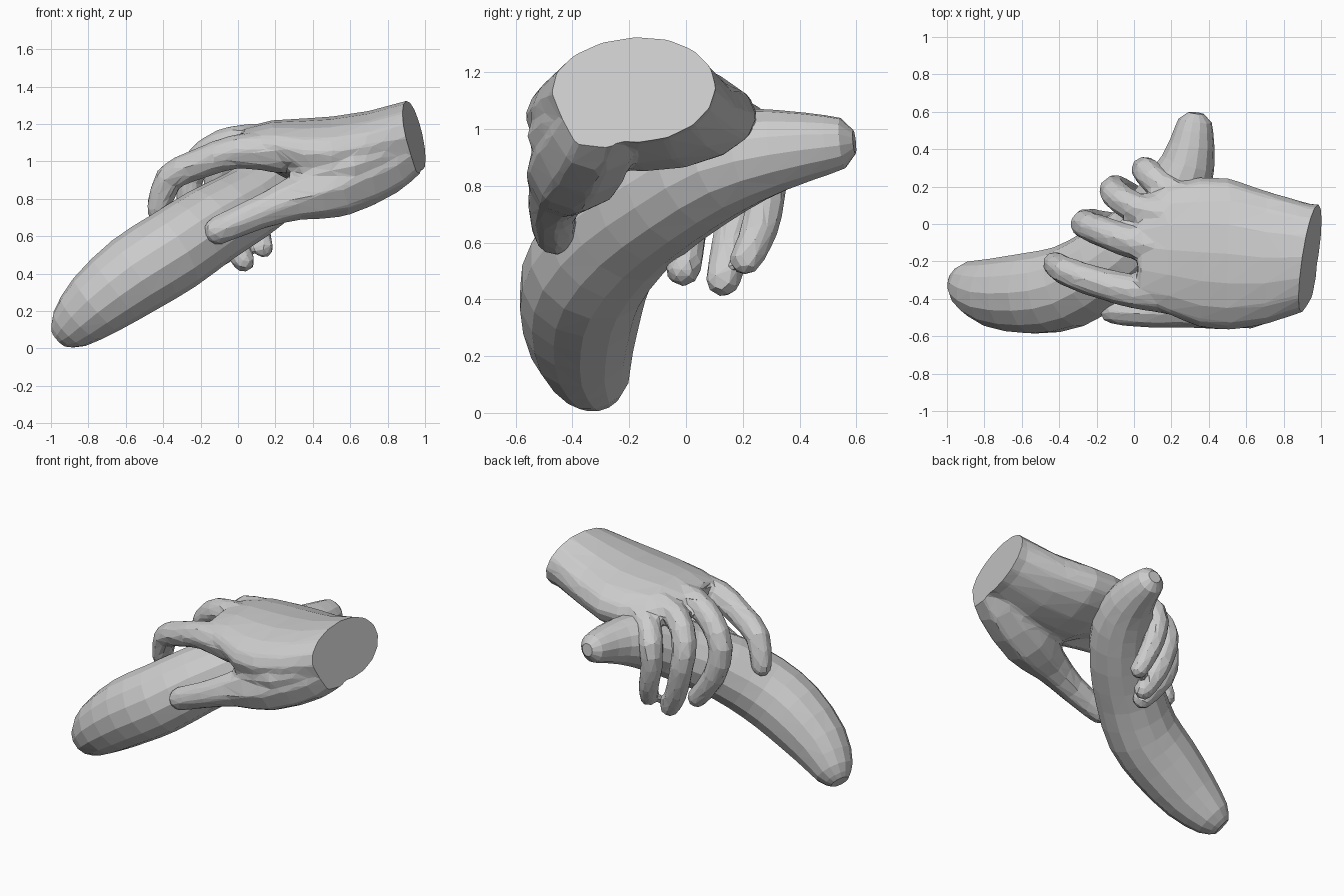
import bpy, bmesh, math
from mathutils import Vector

if "Cube" in bpy.data.objects:
    bpy.data.objects.remove(bpy.data.objects["Cube"])


def new_object(name, bm):
    bmesh.ops.recalc_face_normals(bm, faces=bm.faces)
    me = bpy.data.meshes.new(name)
    bm.to_mesh(me)
    bm.free()
    ob = bpy.data.objects.new(name, me)
    bpy.context.collection.objects.link(ob)
    return ob


def skin(bm, rings):
    """Join closed rings of points with quads and cap both ends."""
    vs = [[bm.verts.new(p) for p in r] for r in rings]
    n = len(vs[0])
    for a, b in zip(vs, vs[1:]):
        for i in range(n):
            j = (i + 1) % n
            bm.faces.new((a[i], a[j], b[j], b[i]))
    bm.faces.new(vs[0])
    bm.faces.new(vs[-1])


def spline(pts, steps):
    """Catmull-Rom refinement of (x, y, z, radius) points."""
    p = [Vector(q) for q in pts]
    p = [p[0]] + p + [p[-1]]
    out = []
    for i in range(1, len(p) - 2):
        a, b, c, d = p[i - 1:i + 3]
        for s in range(steps):
            t = s / steps
            out.append(0.5 * (2 * b + (c - a) * t + (2 * a - 5 * b + 4 * c - d) * t * t
                              + (3 * b - a - 3 * c + d) * t ** 3))
    return out + [p[-1]]


def tube(bm, pts, sides, steps=2):
    """Swept tube whose far end is closed by a rounded tip."""
    path = spline(pts, steps)
    end, r = path[-1], path[-1][3]
    d = (end - path[-2]).to_3d().normalized()
    for ahead, shrink in ((.5, .86), (.9, .4)):
        path.append(Vector((*(end.to_3d() + d * r * ahead), r * shrink)))
    cs = [q.to_3d() for q in path]
    side = None
    rings = []
    for i, c in enumerate(cs):
        d = (cs[min(i + 1, len(cs) - 1)] - cs[max(i - 1, 0)]).normalized()
        if side is None:
            side = d.cross(Vector((0, 0, 1)))
        side = (side - d * side.dot(d)).normalized()
        up = d.cross(side)
        r = path[i][3]
        angles = [2 * math.pi * k / sides for k in range(sides)]
        rings.append([c + (side * math.cos(a) + up * math.sin(a)) * r for a in angles])
    skin(bm, rings)


# Held club: long tapered body curving back under the hand
bm = bmesh.new()
tube(bm, [(-.955, -.30, .055, .06), (-.90, -.32, .105, .125), (-.76, -.365, .235, .185),
          (-.55, -.37, .395, .22), (-.35, -.335, .52, .225), (-.15, -.22, .655, .215),
          (.05, -.06, .77, .20), (.2, .13, .88, .19), (.29, .33, .925, .145),
          (.32, .5, .945, .105)], 14)
bmesh.ops.triangulate(bm, faces=bm.faces)
new_object("held_club", bm)

# Palm and wrist: lofted ellipses (x, centre y, half width, centre z, half height)
hand = bmesh.new()
sections = [(1.1, -.175, .27, 1.165, .195), (.94, -.175, .285, 1.14, .195),
            (.7, -.18, .36, 1.075, .195), (.5, -.16, .41, 1.045, .195),
            (.35, -.15, .405, 1.045, .185), (.18, -.14, .345, 1.085, .135),
            (.02, -.14, .27, 1.095, .08)]
skin(hand, [[(x, cy + hw * math.cos(k * math.pi / 8), cz + hh * math.sin(k * math.pi / 8))
             for k in range(16)] for x, cy, hw, cz, hh in sections])

# Thumb, web behind it, and four curled fingers (x, y, z, radius)
digits = [
    [(1.0, -.26, 1.13, .12), (.8, -.32, .99, .165), (.52, -.39, .87, .175),
     (.3, -.44, .80, .12), (.1, -.47, .72, .09), (-.11, -.46, .63, .08)],
    [(.85, -.33, 1.07, .13), (.6, -.39, .98, .175), (.4, -.40, .95, .13)],
    [(.25, -.37, 1.05, .12), (0, -.36, 1.055, .095), (-.2, -.31, .99, .085),
     (-.37, -.25, .91, .08), (-.425, -.21, .74, .068)],
    [(.25, -.15, 1.1, .10), (0, -.1, 1.11, .09), (-.17, -.04, 1.04, .085),
     (-.265, 0, .9, .08), (-.22, .01, .7, .075), (-.08, -.01, .51, .068)],
    [(.2, .04, 1.1, .10), (0, .09, 1.07, .085), (-.1, .16, .95, .083),
     (-.1, .19, .8, .077), (-.04, .16, .6, .074), (.03, .13, .47, .066)],
    [(.3, .12, 1.05, .10), (.15, .2, 1.02, .085), (.07, .28, .94, .08),
     (.06, .285, .8, .073), (.1, .26, .65, .068), (.135, .21, .54, .06)],
]
for d in digits:
    tube(hand, d, 8)
hand = new_object("gripping_hand", hand)

# Fuse palm and digits into one skin, then reduce to facets
m = hand.modifiers.new("fuse", 'REMESH')
m.mode = 'VOXEL'
m.voxel_size = 0.016
m = hand.modifiers.new("soften", 'SMOOTH')
m.factor, m.iterations = 0.5, 8
m = hand.modifiers.new("facets", 'DECIMATE')
m.ratio = 0.05
dg = bpy.context.evaluated_depsgraph_get()
bm = bmesh.new()
bm.from_mesh(bpy.data.meshes.new_from_object(hand.evaluated_get(dg)))

# Slice the wrist flat at a slant
bmesh.ops.bisect_plane(bm, geom=bm.verts[:] + bm.edges[:] + bm.faces[:],
                       plane_co=(.942, -.175, 1.14), plane_no=(1, -.16, .23),
                       clear_outer=True)
bmesh.ops.holes_fill(bm, edges=[e for e in bm.edges if e.is_boundary], sides=0)
for f in bm.faces:
    f.smooth = False
bmesh.ops.recalc_face_normals(bm, faces=bm.faces)
hand.modifiers.clear()
bm.to_mesh(hand.data)
bm.free()
